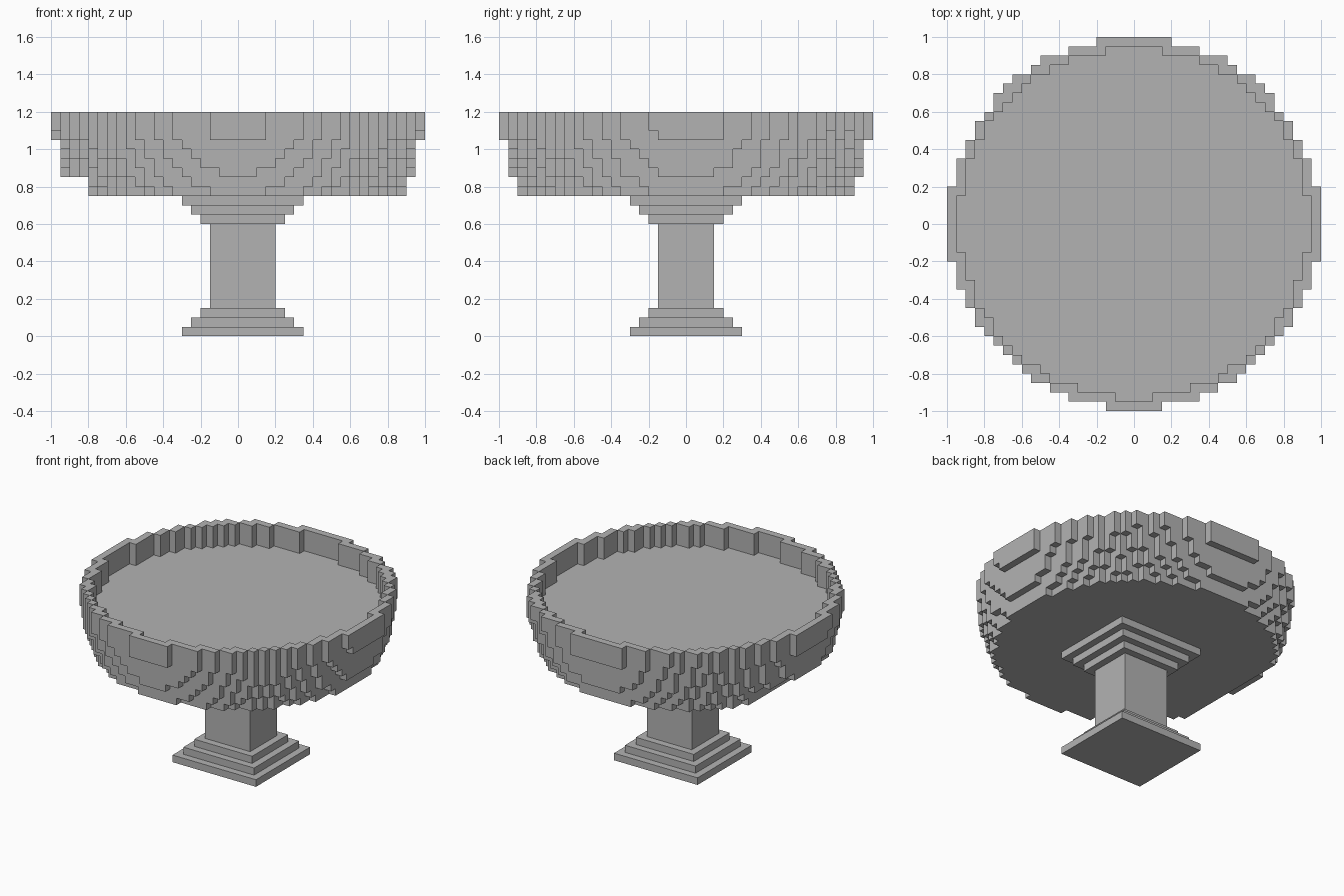
import bpy
import bmesh
import math
from mathutils import Vector

default_cube = bpy.data.objects.get("Cube")
if default_cube:
    bpy.data.objects.remove(default_cube, do_unlink=True)

CELL = 0.05

stone = bpy.data.materials.new("grey_stone")
stone.use_nodes = True
GREY = (0.45, 0.45, 0.45, 1)
stone.diffuse_color = GREY
stone.node_tree.nodes["Principled BSDF"].inputs["Base Color"].default_value = GREY


def add_object(name, bm):
    bmesh.ops.recalc_face_normals(bm, faces=bm.faces)
    mesh = bpy.data.meshes.new(name)
    bm.to_mesh(mesh)
    bm.free()
    mesh.materials.append(stone)
    obj = bpy.data.objects.new(name, mesh)
    bpy.context.collection.objects.link(obj)
    return obj


def block(name, half, z0, z1):
    """Near-square slab, one cell wider towards +x."""
    bm = bmesh.new()
    bmesh.ops.create_cube(bm, size=1)
    size = Vector((2 * half + CELL, 2 * half, z1 - z0))
    for v in bm.verts:
        v.co = v.co * size + Vector((CELL / 2, 0, (z0 + z1) / 2))
    return add_object(name, bm)


def cell_mesh(name, cells):
    """Outer skin of a set of grid cells, flat areas kept as a clean grid."""
    bm = bmesh.new()
    corners = {}

    def vert(p):
        if p not in corners:
            corners[p] = bm.verts.new(Vector(p) * CELL)
        return corners[p]

    for cell in cells:
        for axis in range(3):
            for side in (0, 1):
                near = list(cell)
                near[axis] += 2 * side - 1
                if tuple(near) in cells:
                    continue
                u, w = (axis + 1) % 3, (axis + 2) % 3
                quad = []
                for du, dw in ((0, 0), (1, 0), (1, 1), (0, 1)):
                    p = list(cell)
                    p[axis] += side
                    p[u] += du
                    p[w] += dw
                    quad.append(vert(tuple(p)))
                bm.faces.new(quad if side else quad[::-1])
    mesh = bpy.data.meshes.new(name)
    bm.to_mesh(mesh)
    bm.free()
    mesh.materials.append(stone)
    obj = bpy.data.objects.new(name, mesh)
    bpy.context.collection.objects.link(obj)


# Stepped foot, shaft and stepped collar
for i in range(3):
    half = 0.3 - i * CELL
    block(f"foot_step_{i + 1}", half, i * CELL, (i + 1) * CELL)
    block(f"collar_step_{i + 1}", half, 0.7 - i * CELL, 0.75 - i * CELL)
block("shaft", 0.15, 0.15, 0.6)

# Bowl: stacked discs of cells, the top three hollowed to leave a rim
LAYER_RADII = [0.894, 0.918, 0.935, 0.952, 0.963, 0.970, 0.991, 0.993, 0.993]
INNER_RADIUS = 0.934
CENTRE_Y = 0.004
BASE_LAYER = 15
cells = set()
for k, radius in enumerate(LAYER_RADII):
    for i in range(-20, 20):
        for j in range(-20, 20):
            x, y = (i + 0.5) * CELL, (j + 0.5) * CELL
            r = math.hypot(x, y - CENTRE_Y)
            hollow = k >= 6 and r < INNER_RADIUS
            trimmed = k < 2 and i < -16
            if r <= radius and not hollow and not trimmed:
                cells.add((i, j, BASE_LAYER + k))
cell_mesh("bowl", cells)
